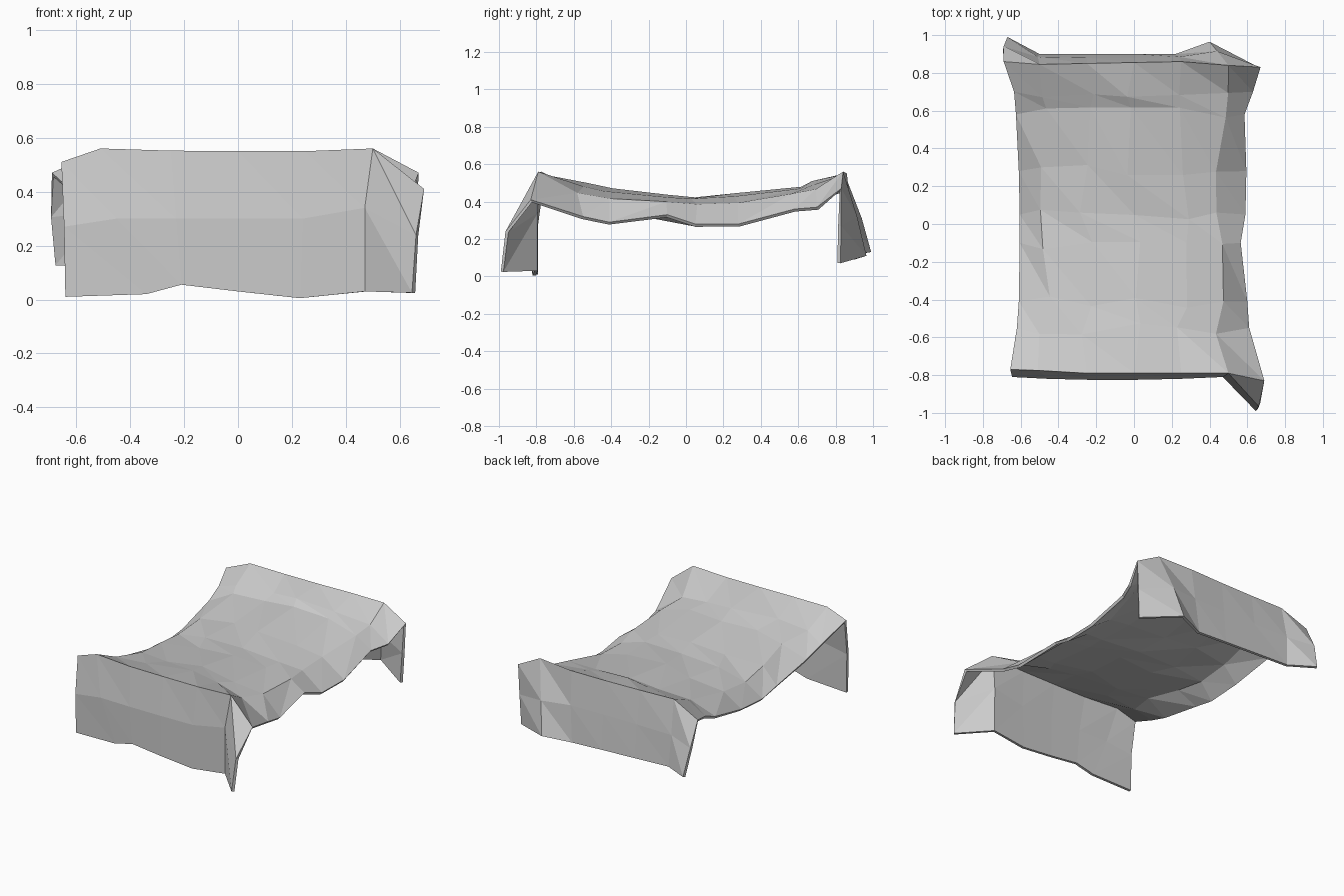
import bpy, bmesh, random

random.seed(4)

# Front flap: hem, middle and upper fold, left to right (right corner flares out)
front_hem = [(-.64, -.81, .01), (-.34, -.82, .02), (-.21, -.825, .055), (0, -.825, .03),
             (.23, -.82, .005), (.47, -.81, .03), (.645, -.99, .025)]
front_mid = [(-.645, -.81, .27), (-.45, -.82, .3), (-.23, -.825, .3), (0, -.825, .3),
             (.24, -.82, .3), (.47, -.81, .34), (.66, -.965, .24)]
front_fold = [(-.655, -.77, .51), (-.51, -.775, .56), (-.25, -.79, .552), (0, -.79, .55),
              (.25, -.79, .55), (.5, -.79, .56), (.69, -.83, .41)]

# Back flap: upper fold, middle and hem (left corner flares, right side has a pleat)
back_fold = [(-.69, .86, .47), (-.5, .845, .555), (-.25, .85, .55), (0, .855, .548),
             (.25, .86, .55), (.5, .84, .56), (.67, .83, .47)]
back_mid = [(-.69, .94, .31), (-.51, .885, .33), (-.25, .88, .33), (0, .88, .33),
            (.24, .885, .33), (.44, .915, .32), (.66, .83, .27)]
back_hem = [(-.67, .99, .13), (-.5, .9, .12), (-.25, .9, .11), (0, .9, .1),
            (.22, .9, .09), (.4, .965, .11), (.65, .825, .07)]

# Sagging top: y, centre height, left edge x and z, right edge x and z
sag = [(-.55, .495, -.62, .42, .61, .32), (-.41, .465, -.61, .37, .6, .29),
       (-.1, .43, -.605, .31, .565, .33), (.05, .425, -.605, .28, .59, .28),
       (.28, .44, -.61, .30, .595, .28), (.58, .475, -.625, .37, .585, .36),
       (.7, .505, -.635, .42, .63, .37)]
columns = [(-.48, .3), (-.25, .06), (0, 0), (.25, .06), (.46, .25)]


def top_row(y, zc, xl, zl, xr, zr):
    row = [(xl, y, zl)]
    for x, w in columns:
        edge = zl if x < 0 else zr
        row.append((x + random.uniform(-.04, .04), y + random.uniform(-.04, .04),
                    zc + (edge - zc) * w + random.uniform(-.008, .008)))
    return row + [(xr, y, zr)]


rows = ([front_hem, front_mid, front_fold] + [top_row(*s) for s in sag]
        + [back_fold, back_mid, back_hem])

# Skin the rows with triangles whose diagonals follow the corner folds
bm = bmesh.new()
grid = [[bm.verts.new(p) for p in row] for row in rows]
for lo, hi in zip(grid, grid[1:]):
    for j in range(len(lo) - 1):
        bm.faces.new((lo[j], lo[j + 1], hi[j]))
        bm.faces.new((lo[j + 1], hi[j + 1], hi[j]))
mesh = bpy.data.meshes.new("draped_cloth")
bm.to_mesh(mesh)
bm.free()
cloth = bpy.data.objects.new("draped_cloth", mesh)
bpy.context.collection.objects.link(cloth)

# Cloth thickness
thick = cloth.modifiers.new("thickness", 'SOLIDIFY')
thick.thickness = .018
thick.offset = -1
